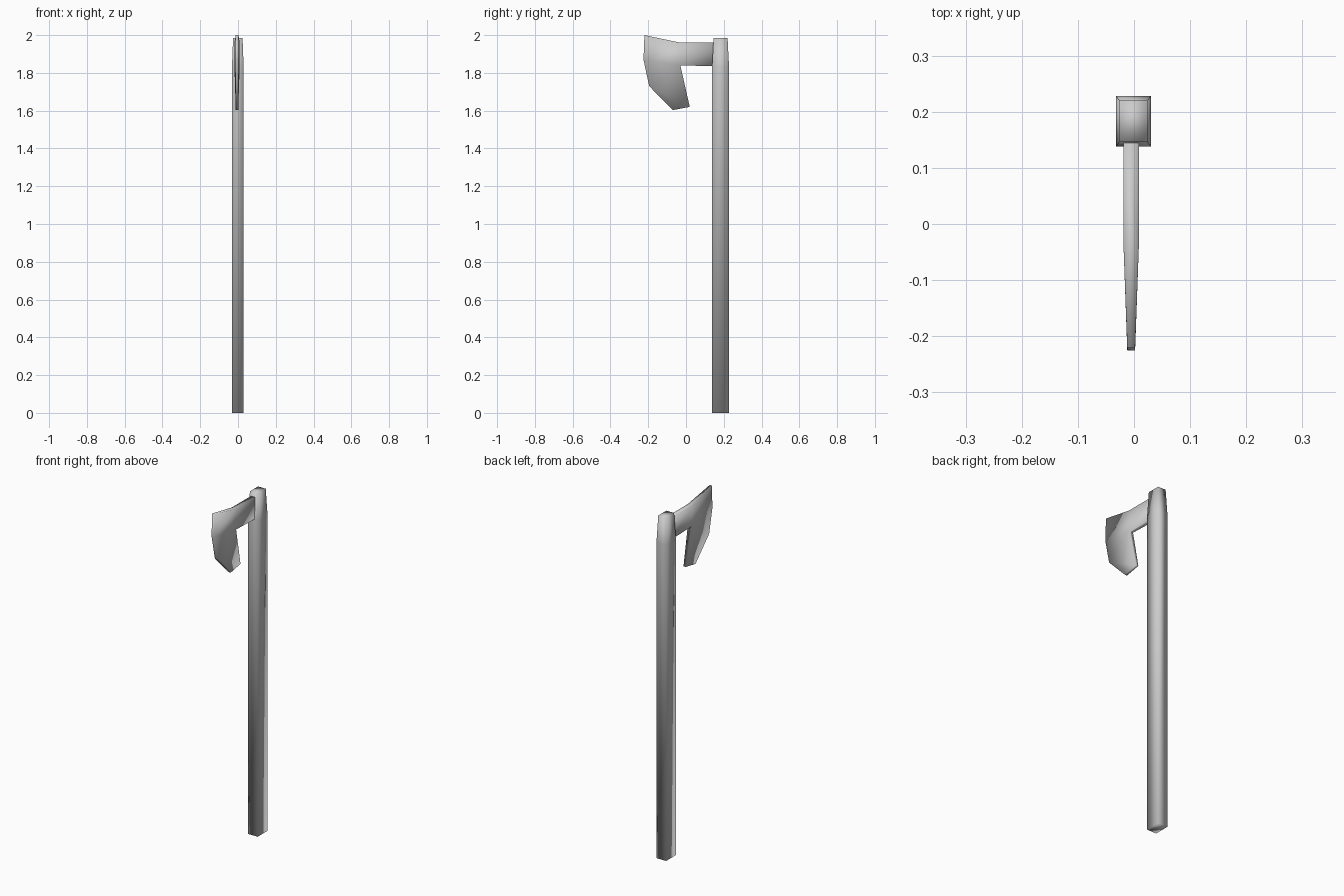
import bpy

if "Cube" in bpy.data.objects:
    bpy.data.objects.remove(bpy.data.objects["Cube"])


def make_object(name, verts, faces):
    mesh = bpy.data.meshes.new(name)
    mesh.from_pydata(verts, [], faces)
    mesh.shade_smooth()
    obj = bpy.data.objects.new(name, mesh)
    bpy.context.collection.objects.link(obj)
    return obj


# Handle: rectangular shaft, tapering near the top (z, half x, half y)
rings = [(0.0, 0.031, 0.045), (1.83, 0.031, 0.045), (1.985, 0.025, 0.037)]
cx, cy = -0.001, 0.183
verts = [(cx + sx * hx, cy + sy * hy, z)
         for z, hx, hy in rings
         for sx, sy in ((-1, -1), (1, -1), (1, 1), (-1, 1))]
faces = [(3, 2, 1, 0), (8, 9, 10, 11)]
for r in (0, 4):
    for i in range(4):
        j = (i + 1) % 4
        faces.append((r + i, r + j, r + 4 + j, r + 4 + i))
make_object("handle", verts, faces)

# Axe head: side outline (y, z, half thickness), thinning toward the edge
outline = [
    (0.15, 1.96, 0.014), (-0.03, 1.96, 0.014), (-0.22, 2.0, 0.007),
    (-0.225, 1.87, 0.007), (-0.195, 1.73, 0.007), (-0.07, 1.603, 0.007),
    (0.02, 1.62, 0.007), (-0.03, 1.84, 0.014), (0.15, 1.835, 0.014),
]
n = len(outline)
hx = -0.005
verts = [(hx + s * t, y, z) for s in (1, -1) for y, z, t in outline]
side = [(0, 1, 7, 8), (1, 2, 3, 7), (3, 4, 7), (4, 5, 6, 7)]
faces = list(side) + [tuple(i + n for i in reversed(f)) for f in side]
faces += [((i + 1) % n, i, i + n, (i + 1) % n + n) for i in range(n)]
make_object("axe_head", verts, faces)
